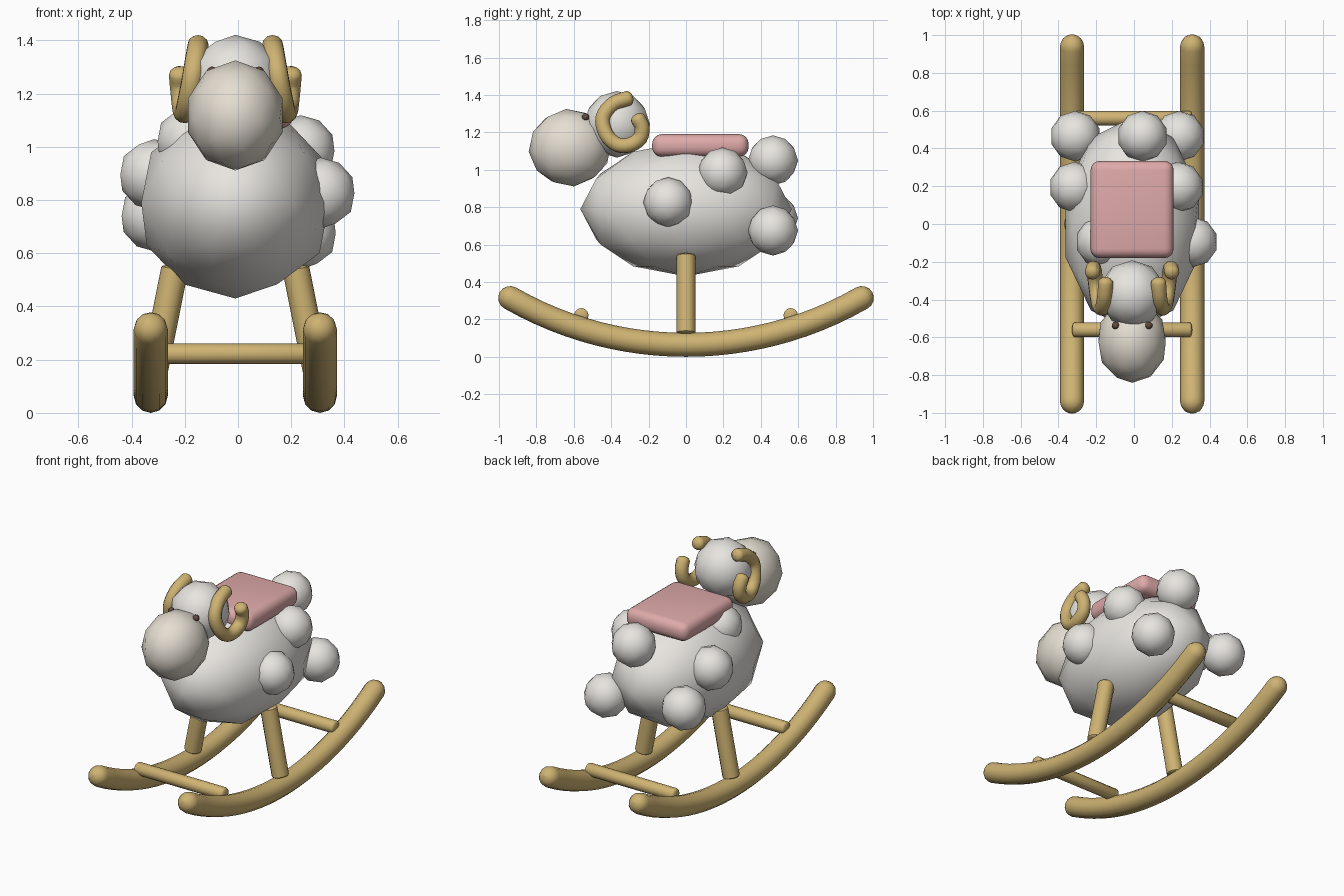
import bpy
from math import sin, cos, pi, sqrt
from mathutils import Vector

if "Cube" in bpy.data.objects:
    bpy.data.objects.remove(bpy.data.objects["Cube"])

CX = -0.01  # the toy's mirror plane


def material(name, rgb):
    m = bpy.data.materials.new(name)
    m.diffuse_color = (*rgb, 1)
    m.use_nodes = True
    m.node_tree.nodes["Principled BSDF"].inputs["Base Color"].default_value = m.diffuse_color
    return m


WOOL = material("wool", (0.80, 0.78, 0.74))
FACE = material("face", (0.78, 0.73, 0.64))
WOOD = material("wood", (0.62, 0.45, 0.17))
PINK = material("pink", (0.74, 0.40, 0.40))
DARK = material("dark", (0.12, 0.07, 0.05))


def ball(name, loc, size, mat, subdiv=2, rot=(0, 0, 0)):
    bpy.ops.mesh.primitive_ico_sphere_add(subdivisions=subdiv, radius=1, location=loc, rotation=rot)
    ob = bpy.context.object
    ob.name = name
    ob.scale = size
    ob.data.materials.append(mat)
    bpy.ops.object.shade_smooth()
    return ob


def tube(name, pts, r, mat, cap=1.0, smooth=False):
    """Round bar along pts; cap is the length of the domed ends in radii."""
    pts = [Vector(p) for p in pts]
    if smooth:  # Catmull-Rom refinement
        ext = [2 * pts[0] - pts[1]] + pts + [2 * pts[-1] - pts[-2]]
        fine = []
        for a, b, c, d in zip(ext, ext[1:], ext[2:], ext[3:]):
            for k in range(3):
                t = k / 3
                fine.append(0.5 * (2 * b + (c - a) * t + (2 * a - 5 * b + 4 * c - d) * t * t
                                   + (3 * b - a - 3 * c + d) * t ** 3))
        pts = fine + [pts[-1]]
    d0 = (pts[0] - pts[1]).normalized()
    d1 = (pts[-1] - pts[-2]).normalized()
    angles = [pi / 2 * k / 4 for k in range(1, 5)]
    dome = [(r * cap * sin(a), max(cos(a), 0.02)) for a in angles]
    path = [(pts[0] + d0 * l, s) for l, s in reversed(dome)]
    path += [(p, 1) for p in pts]
    path += [(pts[-1] + d1 * l, s) for l, s in dome]
    cu = bpy.data.curves.new(name, 'CURVE')
    cu.dimensions = '3D'
    cu.bevel_depth = r
    cu.bevel_resolution = 4
    cu.use_fill_caps = True
    sp = cu.splines.new('POLY')
    sp.points.add(len(path) - 1)
    for q, (p, s) in zip(sp.points, path):
        q.co = (*p, 1)
        q.radius = s
    sp.use_smooth = True
    ob = bpy.data.objects.new(name, cu)
    bpy.context.collection.objects.link(ob)
    bpy.ops.object.select_all(action='DESELECT')
    ob.select_set(True)
    bpy.context.view_layer.objects.active = ob
    bpy.ops.object.convert(target='MESH')
    ob = bpy.context.object
    ob.name = name
    ob.data.materials.clear()
    ob.data.materials.append(mat)
    bpy.ops.object.shade_smooth_by_angle(angle=0.7)


# Body, head, muzzle
ball("body", (CX, 0, 0.79), (0.372, 0.565, 0.36), WOOL)
ball("head", (CX, -0.37, 1.243), (0.178, 0.178, 0.178), WOOL)
ball("muzzle", (CX, -0.62, 1.118), (0.187, 0.208, 0.222), FACE, rot=(pi / 2 + 0.1, 0, 0))

# Wool puffs
puffs = [(-0.31, 0.465, 0.74), (0.045, 0.465, 1.05), (0.24, 0.465, 0.675), (-0.315, 0.195, 0.895),
         (0.235, 0.195, 0.985), (-0.175, -0.095, 1.02), (0.31, -0.095, 0.826)]
for i, p in enumerate(puffs):
    ball(f"wool_puff_{i + 1}", p, (0.134,) * 3, WOOL)

# Rockers, legs, horns and eyes, one per side
R = 1.89
arc = [0.94 * (k / 12 - 1) for k in range(25)]
horn = [(0.14, -0.31, 1.382), (0.145, -0.385, 1.355), (0.155, -0.438, 1.297), (0.165, -0.444, 1.238),
        (0.178, -0.417, 1.174), (0.187, -0.364, 1.133), (0.195, -0.30, 1.133), (0.20, -0.246, 1.168),
        (0.206, -0.235, 1.227), (0.21, -0.257, 1.272)]
for side, s in (("left", -1), ("right", 1)):
    tube(f"rocker_{side}", [(CX + s * 0.318, y, 0.064 + R - sqrt(R * R - y * y)) for y in arc], 0.064, WOOD)
    tube(f"leg_{side}", [(CX + s * 0.31, 0, 0.13), (CX + s * 0.228, 0, 0.54)], 0.051, WOOD, cap=0.2)
    tube(f"horn_{side}", [(CX + s * x, y, z) for x, y, z in horn], 0.04, WOOD, cap=0.7, smooth=True)
    ball(f"eye_{side}", (CX + s * 0.088, -0.537, 1.282), (0.02,) * 3, DARK)

# Crossbars between the rockers
for side, y in (("front", -0.56), ("back", 0.56)):
    tube(f"crossbar_{side}", [(CX - 0.305, y, 0.222), (CX + 0.305, y, 0.222)], 0.039, WOOD, cap=0.35)

# Saddle cushion
bpy.ops.mesh.primitive_cube_add(size=1, location=(CX, 0.077, 1.13))
seat = bpy.context.object
seat.name = "seat"
seat.scale = (0.44, 0.515, 0.12)
bpy.ops.object.transform_apply(location=False, rotation=False, scale=True)
seat.data.materials.append(PINK)
bev = seat.modifiers.new("rounding", 'BEVEL')
bev.width = 0.05
bev.segments = 4
bpy.ops.object.shade_smooth()
